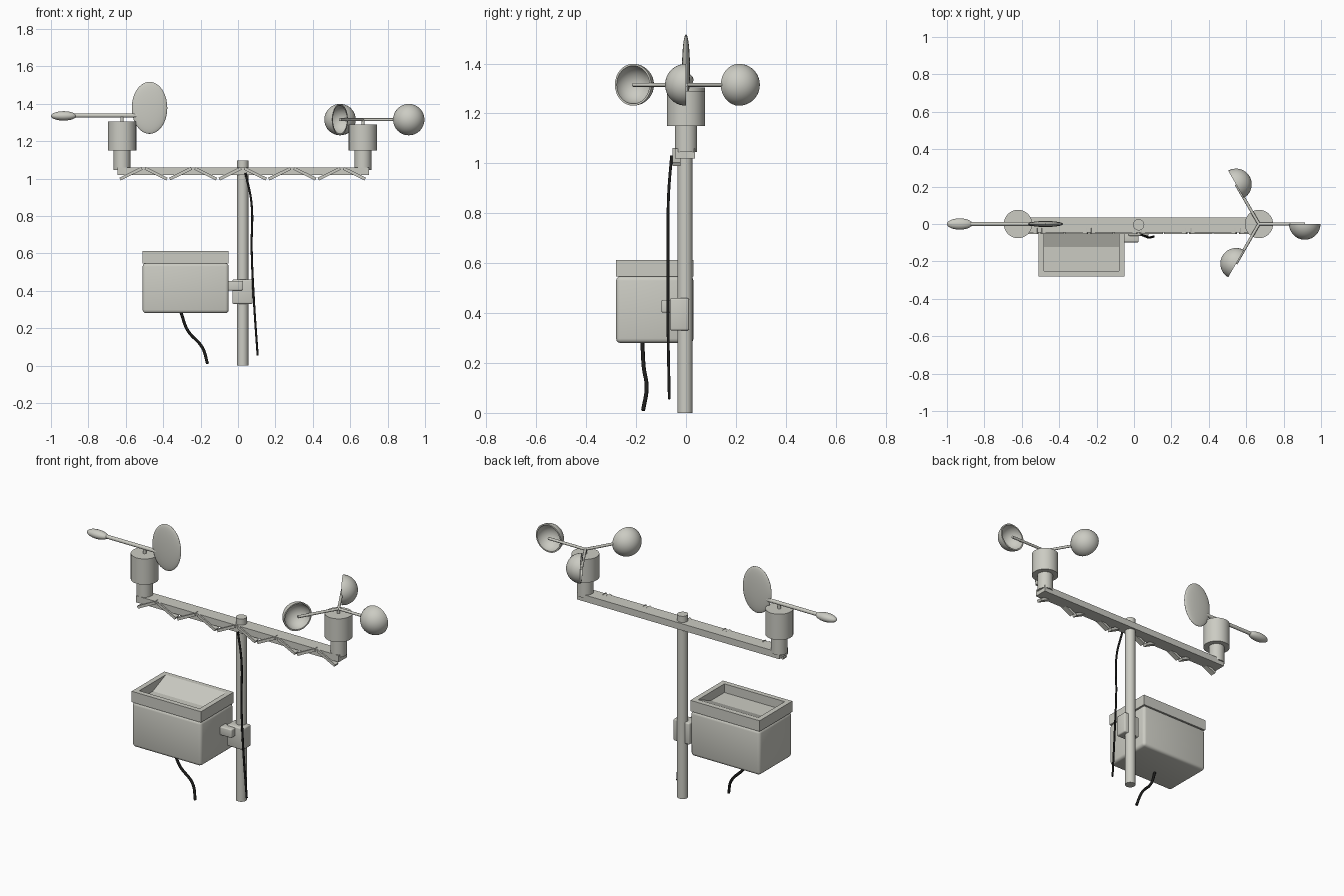
import bpy, bmesh, math
from mathutils import Matrix, Vector

if "Cube" in bpy.data.objects:
    bpy.data.objects.remove(bpy.data.objects["Cube"])


def material(name, rgb):
    m = bpy.data.materials.new(name)
    m.diffuse_color = (*rgb, 1)
    m.use_nodes = True
    m.node_tree.nodes["Principled BSDF"].inputs["Base Color"].default_value = m.diffuse_color
    return m


GREY = material("warm_grey", (0.60, 0.60, 0.545))
BLACK = material("cable_black", (0.012, 0.012, 0.011))


def add(name, bm, mat=GREY, smooth=True):
    me = bpy.data.meshes.new(name)
    bmesh.ops.recalc_face_normals(bm, faces=bm.faces)
    bm.to_mesh(me)
    bm.free()
    ob = bpy.data.objects.new(name, me)
    bpy.context.collection.objects.link(ob)
    me.materials.append(mat)
    if smooth:
        bpy.ops.object.select_all(action='DESELECT')
        ob.select_set(True)
        bpy.context.view_layer.objects.active = ob
        bpy.ops.object.shade_smooth_by_angle(angle=math.radians(35))
    return ob


def box(name, lo, hi, bevel=0.0, rot=0.0):
    lo, hi = Vector(lo), Vector(hi)
    bm = bmesh.new()
    bmesh.ops.create_cube(bm, size=1, matrix=Matrix.Translation((lo + hi) / 2)
                          @ Matrix.Rotation(rot, 4, 'Y') @ Matrix.Diagonal((*(hi - lo), 1)))
    if bevel:
        bmesh.ops.bevel(bm, geom=bm.edges[:], offset=bevel, segments=3,
                        profile=0.5, affect='EDGES')
    return add(name, bm, smooth=bevel > 0)


def rod(name, a, b, r, sides=32):
    a, b = Vector(a), Vector(b)
    bm = bmesh.new()
    rot = (b - a).to_track_quat('Z', 'Y').to_matrix().to_4x4()
    bmesh.ops.create_cone(bm, cap_ends=True, segments=sides, radius1=r, radius2=r,
                          depth=(b - a).length, matrix=Matrix.Translation((a + b) / 2) @ rot)
    return add(name, bm)


def ellipsoid(name, c, radii):
    bm = bmesh.new()
    bmesh.ops.create_uvsphere(bm, u_segments=32, v_segments=20, radius=1,
                              matrix=Matrix.Translation(c) @ Matrix.Diagonal((*radii, 1)))
    return add(name, bm)


def cup(name, centre, angle, r=0.084, wall=0.008):
    # hollow half shell, spun around local z, opening towards +z
    bm = bmesh.new()
    n = 10
    prof = []
    for rad, steps in ((r, range(n + 1)), (r - wall, range(n, -1, -1))):
        for i in steps:
            t = math.pi / 2 * i / n
            prof.append(bm.verts.new((rad * math.sin(t), 0, -rad * math.cos(t))))
    edges = [bm.edges.new(p) for p in zip(prof, prof[1:])]
    bmesh.ops.spin(bm, geom=prof + edges, cent=(0, 0, 0), axis=(0, 0, 1),
                   angle=2 * math.pi, steps=32)
    bmesh.ops.remove_doubles(bm, verts=bm.verts, dist=1e-5)
    bm.transform(Matrix.Translation(centre) @ Matrix.Rotation(angle, 4, 'Z')
                 @ Matrix.Rotation(-math.pi / 2, 4, 'X'))
    return add(name, bm)


def cable(name, pts, r):
    cu = bpy.data.curves.new(name, 'CURVE')
    cu.dimensions = '3D'
    cu.bevel_depth = r
    cu.bevel_resolution = 2
    cu.use_fill_caps = True
    sp = cu.splines.new('BEZIER')
    sp.bezier_points.add(len(pts) - 1)
    for bp, p in zip(sp.bezier_points, pts):
        bp.co = p
        bp.handle_left_type = bp.handle_right_type = 'AUTO'
    ob = bpy.data.objects.new(name, cu)
    bpy.context.collection.objects.link(ob)
    cu.materials.append(BLACK)


# mast and crossbar
PX = 0.025
rod("mast", (PX, -0.004, 0), (PX, -0.004, 1.097), 0.03)
box("crossbar", (-0.645, -0.045, 1.02), (0.70, 0.036, 1.06))

# zigzag brace along the front of the crossbar
for i in range(5):
    apex = PX + (i - 2) * 0.265
    for s in (-1, 1):
        cx = apex + s * 0.067
        box(f"brace_{i}_{'left' if s < 0 else 'right'}",
            (cx - 0.065, -0.054, 1.018), (cx + 0.065, -0.022, 1.034), rot=s * 0.46)

# sensor housings
for side, x, top in (("left", -0.62, 1.305), ("right", 0.668, 1.29)):
    rod(f"{side}_post", (x, 0, 1.045), (x, 0, 1.155), 0.045)
    rod(f"{side}_housing", (x, 0, 1.15), (x, 0, top), 0.076)
    rod(f"{side}_spindle", (x, 0, top - 0.01), (x, 0, top + 0.025), 0.009, 16)

# wind vane
rod("vane_rod", (-0.93, 0, 1.337), (-0.51, 0, 1.337), 0.011, 16)
ellipsoid("vane_counterweight", (-0.932, 0, 1.335), (0.068, 0.03, 0.025))
ellipsoid("vane_tail", (-0.473, 0, 1.378), (0.095, 0.016, 0.139))

# spinning cups
HUB = Vector((0.668, 0, 1.315))
for i in range(3):
    a = i * 2 * math.pi / 3
    c = HUB + Vector((math.cos(a), math.sin(a), 0)) * 0.245
    rod(f"cup_arm_{i}", HUB, c, 0.008, 12)
    cup(f"cup_{i}", c, a)

# equipment box
X0, X1, Y0, Y1 = -0.51, -0.05, -0.28, 0.03
box("equipment_box", (X0, Y0, 0.28), (X1, Y1, 0.548), 0.018)

# lid: open tray with a sloping back wall
bm = bmesh.new()


def ring(x0, x1, y0, y1, z):
    return [bm.verts.new(p) for p in ((x0, y0, z), (x1, y0, z), (x1, y1, z), (x0, y1, z))]


w = 0.03
loops = [ring(X0, X1, Y0, Y1, 0.547), ring(X0, X1, Y0, Y1, 0.612),
         ring(X0 + w, X1 - w, Y0 + w, Y1 - w, 0.612),
         ring(X0 + w, X1 - w, Y0 + w, -0.122, 0.56)]
for lo, hi in zip(loops, loops[1:]):
    for k in range(4):
        bm.faces.new((lo[k], lo[k - 1], hi[k - 1], hi[k]))
bm.faces.new(loops[0])
bm.faces.new(loops[-1])
add("box_lid", bm, smooth=False)

# mast clamp and bracket to the box
box("mast_clamp", (-0.03, -0.064, 0.33), (0.078, 0.012, 0.46), 0.008)
box("box_bracket", (-0.06, -0.098, 0.402), (0.025, -0.045, 0.453), 0.006)

# cables
cable("mast_cable", [(0.04, -0.058, 1.03), (0.072, -0.07, 0.87), (0.073, -0.072, 0.62),
                     (0.085, -0.072, 0.35), (0.105, -0.067, 0.055)], 0.006)
cable("box_cable", [(-0.305, -0.175, 0.285), (-0.27, -0.17, 0.19),
                    (-0.19, -0.158, 0.095), (-0.163, -0.172, 0.01)], 0.008)
